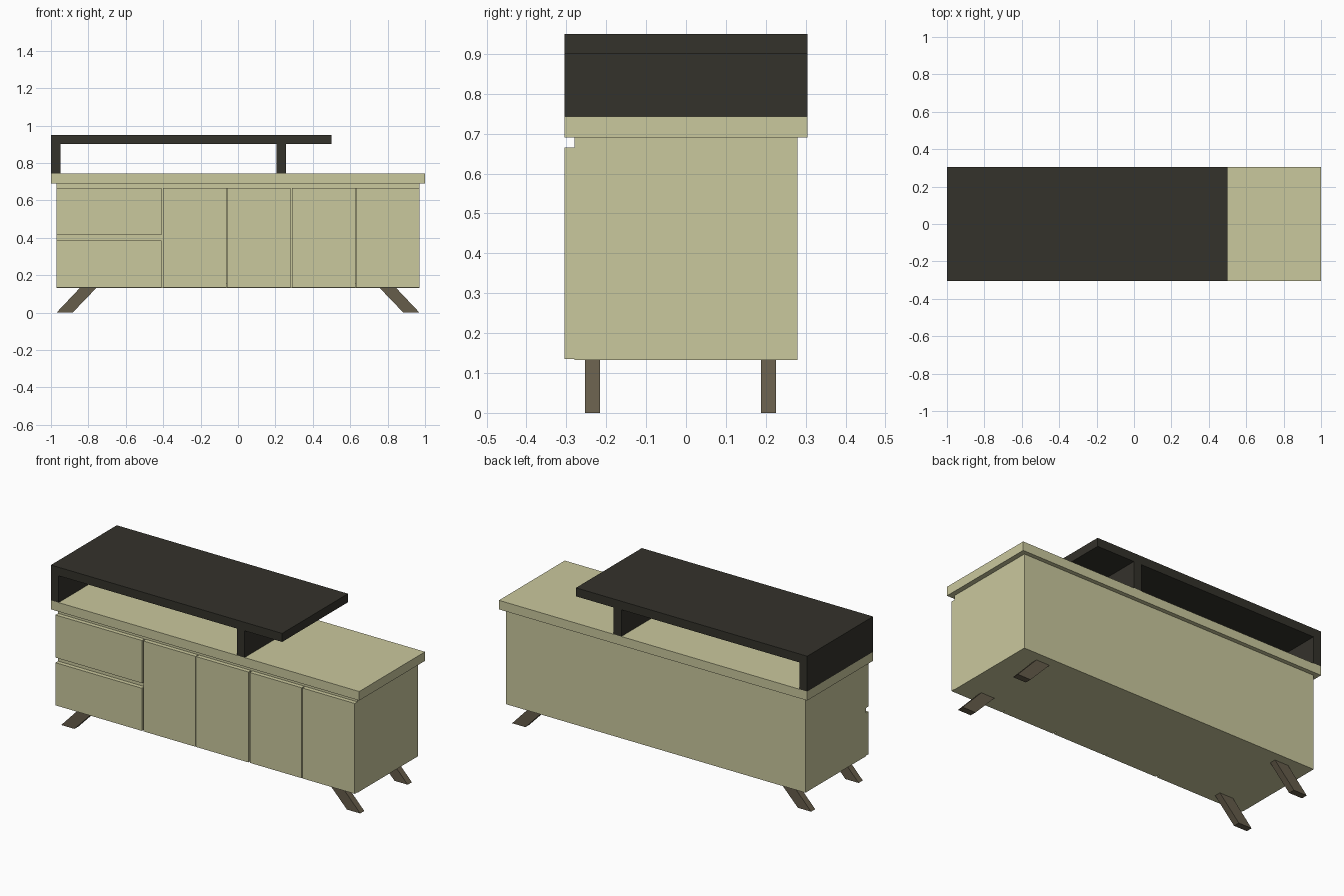
import bpy
import bmesh

if "Cube" in bpy.data.objects:
    bpy.data.objects.remove(bpy.data.objects["Cube"])


def material(name, rgb):
    m = bpy.data.materials.new(name)
    m.diffuse_color = (*rgb, 1)
    m.use_nodes = True
    m.node_tree.nodes["Principled BSDF"].inputs["Base Color"].default_value = m.diffuse_color
    return m


CREAM = material("cream wood", (0.59, 0.578, 0.337))
DARK = material("dark wood", (0.034, 0.032, 0.024))
BROWN = material("brown leg wood", (0.133, 0.109, 0.07))


def prism(name, profile, y0, y1, mat):
    """Extrude an x-z outline along y."""
    bm = bmesh.new()
    face = bm.faces.new([bm.verts.new((x, y0, z)) for x, z in profile])
    ext = bmesh.ops.extrude_face_region(bm, geom=[face])["geom"]
    moved = [v for v in ext if isinstance(v, bmesh.types.BMVert)]
    bmesh.ops.translate(bm, verts=moved, vec=(0, y1 - y0, 0))
    bmesh.ops.recalc_face_normals(bm, faces=bm.faces)
    mesh = bpy.data.meshes.new(name)
    bm.to_mesh(mesh)
    bm.free()
    mesh.materials.append(mat)
    obj = bpy.data.objects.new(name, mesh)
    bpy.context.collection.objects.link(obj)
    return obj


def box(name, x0, x1, y0, y1, z0, z1, mat):
    return prism(name, [(x0, z0), (x1, z0), (x1, z1), (x0, z1)], y0, y1, mat)


W, B, T = 0.305, 0.28, 0.026      # half depth of top, of carcass, panel thickness
LOW, HIGH = 0.132, 0.69           # carcass bottom and top

# Worktop
box("worktop", -1, 1, -W, W, HIGH, 0.743, CREAM)

# Three carcass units: side panels with bottom, top and back between them
for name, x0, x1 in (("drawer_unit", -0.971, -0.402),
                     ("left_door_unit", -0.402, 0.287),
                     ("right_door_unit", 0.287, 0.971)):
    box(name + "_left_side", x0, x0 + T, -B, B, LOW, HIGH, CREAM)
    box(name + "_right_side", x1 - T, x1, -B, B, LOW, HIGH, CREAM)
    box(name + "_bottom", x0 + T, x1 - T, -B, B, LOW, LOW + T, CREAM)
    box(name + "_top", x0 + T, x1 - T, -B, B, HIGH - T, HIGH, CREAM)
    box(name + "_back", x0 + T, x1 - T, B - T, B, LOW + T, HIGH - T, CREAM)

# Rail between the drawers
box("drawer_rail", -0.945, -0.428, -B, B - T, 0.385, 0.415, CREAM)

# Drawer fronts
for name, z0, z1 in (("lower", 0.135, 0.385), ("upper", 0.415, 0.665)):
    box(name + "_drawer_front", -0.971, -0.41, -W, -B, z0, z1, CREAM)

# Doors
for i, (x0, x1) in enumerate(((-0.401, -0.062), (-0.058, 0.281),
                              (0.290, 0.627), (0.632, 0.971))):
    box(f"door_{i + 1}", x0, x1, -W, -B, 0.135, 0.665, CREAM)

# Raised shelf on two uprights
box("raised_shelf", -1, 0.5, -W, W, 0.9, 0.95, DARK)
box("end_upright", -1, -0.95, -W, W, 0.743, 0.9, DARK)
box("middle_upright", 0.206, 0.256, -W, W, 0.743, 0.9, DARK)

# Splayed legs
for side, s in (("left", -1), ("right", 1)):
    outline = [(s * 0.97, 0), (s * 0.884, 0), (s * 0.757, LOW), (s * 0.845, LOW)]
    for end, y in (("front", -0.234), ("back", 0.207)):
        prism(f"{end}_{side}_leg", outline, y - 0.019, y + 0.019, BROWN)
